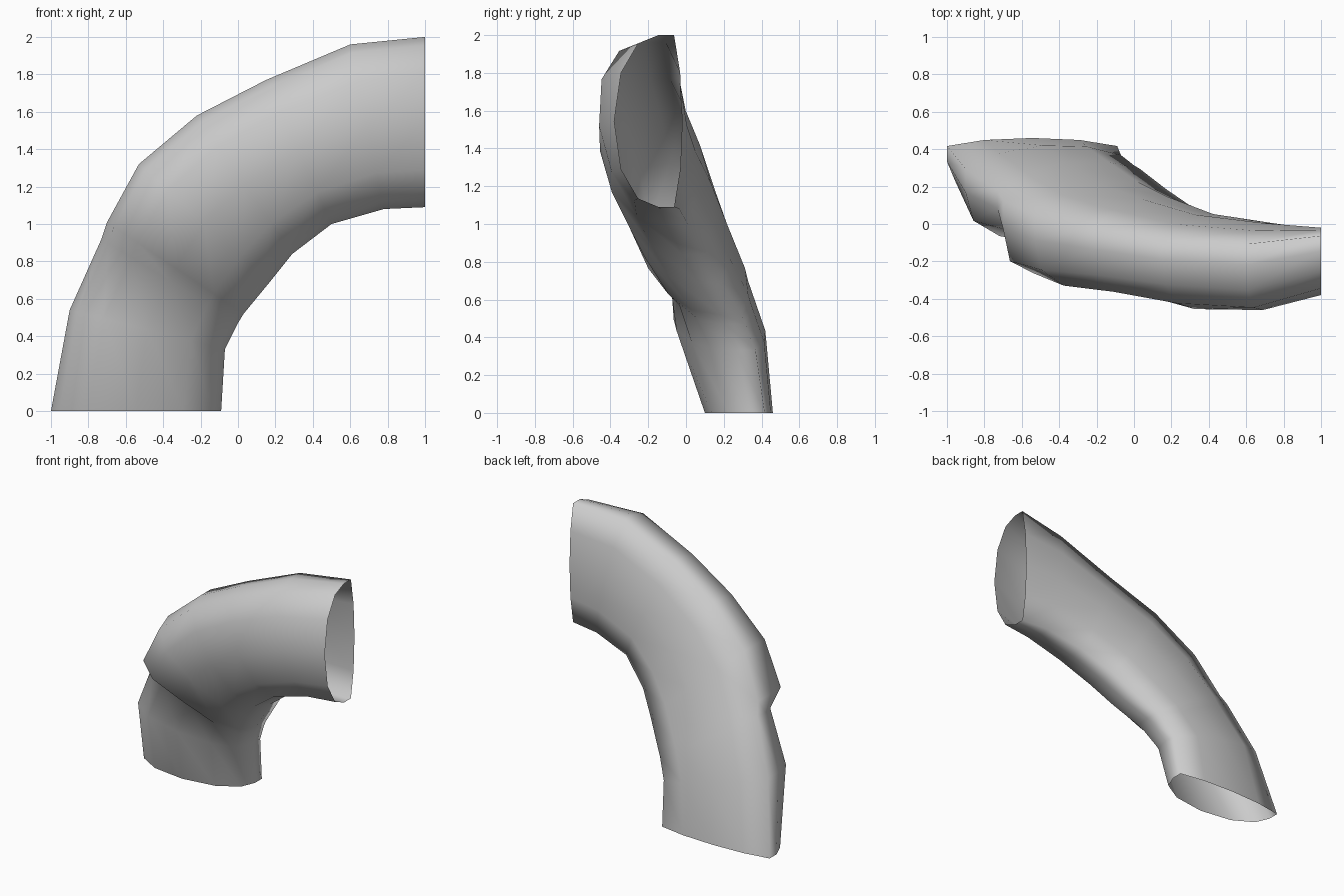
import bpy, bmesh

# Cross-section: u runs outer -> inner edge, v runs back -> front
section = [(0, .12), (.22, .03), (.5, 0), (.78, .03), (1, .12), (1, .35),
           (.95, .65), (.78, .9), (.5, 1), (.22, .9), (.05, .65), (0, .35)]

# Stations along the bend:
# outer x, z, back y, front y | inner x, z, back y, front y | back bow, front dent
stations = [
    (-1.00, 0.00, .46, .10, -.09, 0.00, .46, .10, .00, .00),
    (-.90, 0.54, .36, -.19, -.07, 0.33, .42, -.01, .03, .05),
    (-.73, 0.92, .23, -.19, -.00, 0.47, .37, -.10, .03, .06),
    (-.70, 1.01, .21, -.46, .03, 0.52, .355, -.14, .03, .10),
    (-.53, 1.32, .12, -.47, .17, 0.69, .25, -.27, .03, .06),
    (-.22, 1.58, .04, -.46, .29, 0.84, .17, -.37, .03, .04),
    (.15, 1.77, -.03, -.49, .50, 1.00, .07, -.44, .03, .01),
    (.60, 1.96, -.05, -.53, .78, 1.08, .02, -.43, .02, .02),
    (1.00, 2.00, -.02, -.38, 1.00, 1.09, -.02, -.38, .00, .00),
]

# Bent sleeve: open tube lofted through the stations
bm = bmesh.new()
rings = []
for ox, oz, ob, of, ix, iz, ib, fi, bow, dent in stations:
    ring = []
    for u, v in section:
        mid = 4 * u * (1 - u)
        back = ob + (ib - ob) * u + bow * mid
        front = of + (fi - of) * u + dent * mid
        ring.append(bm.verts.new((ox + (ix - ox) * u,
                                  back + (front - back) * v,
                                  oz + (iz - oz) * u)))
    rings.append(ring)
n = len(section)
for a, b in zip(rings, rings[1:]):
    for i in range(n):
        j = (i + 1) % n
        bm.faces.new((a[i], b[i], b[j], a[j]))
bmesh.ops.recalc_face_normals(bm, faces=bm.faces)
for f in bm.faces:
    f.smooth = True

mesh = bpy.data.meshes.new("bent_sleeve")
bm.to_mesh(mesh)
bm.free()
obj = bpy.data.objects.new("bent_sleeve", mesh)
bpy.context.collection.objects.link(obj)
